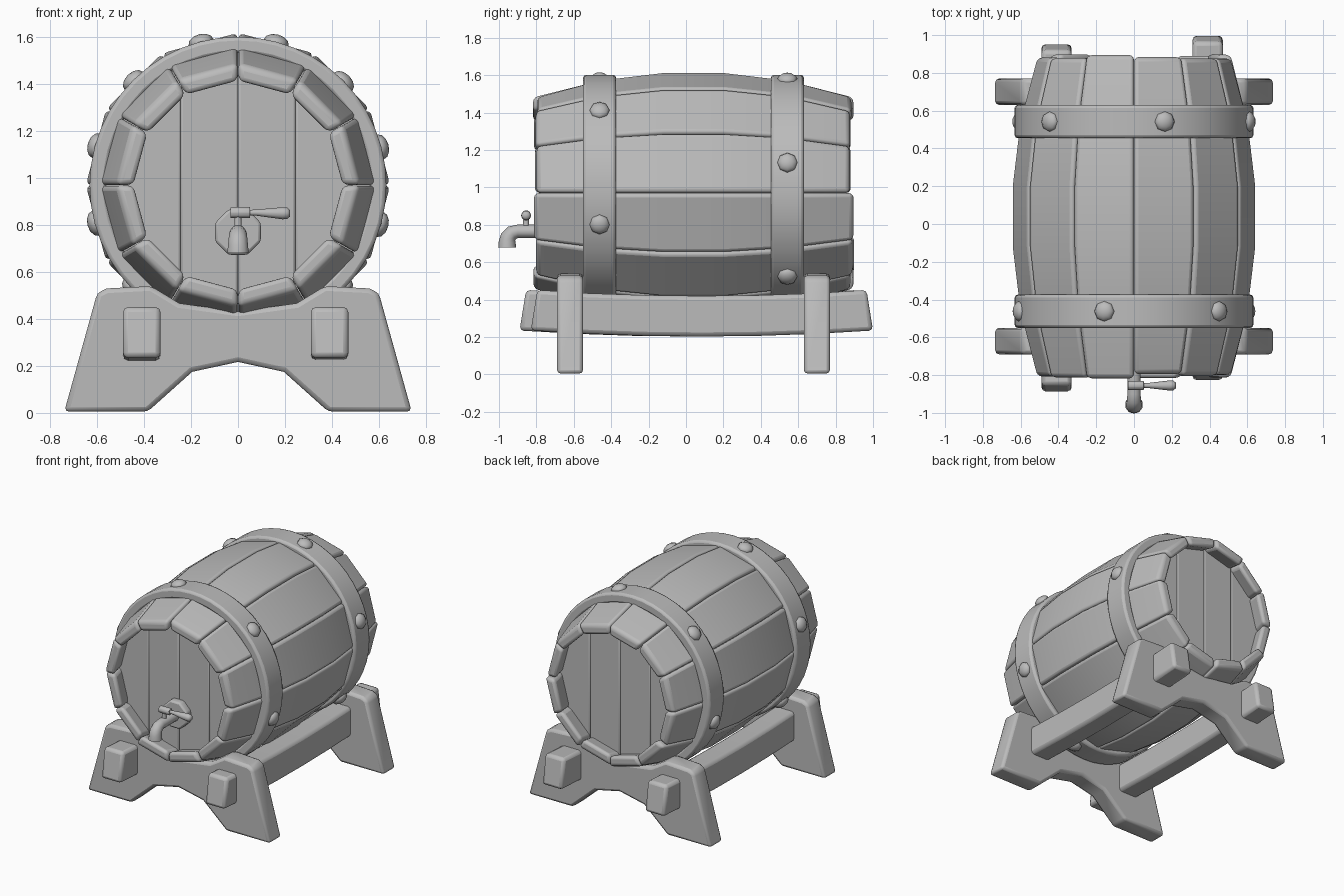
import bpy, bmesh, random
from math import sin, cos, pi, radians
from mathutils import Vector

random.seed(4)
cube = bpy.data.objects.get("Cube")
if cube:
    bpy.data.objects.remove(cube, do_unlink=True)

grey = bpy.data.materials.new("plain grey")
grey.use_nodes = True
grey.diffuse_color = (0.5, 0.5, 0.5, 1)
grey.node_tree.nodes["Principled BSDF"].inputs["Base Color"].default_value = (0.5, 0.5, 0.5, 1)

MID_Y, MID_Z = 0.04, 0.97      # barrel centre
HEADS = {"front": -1, "back": 1}
SIDES = {"left": 1, "right": -1}


def finish(name, bm, bevel=0.0, segments=2):
    """Turn a bmesh into a smooth-shaded object with softened edges."""
    bmesh.ops.recalc_face_normals(bm, faces=bm.faces[:])
    mesh = bpy.data.meshes.new(name)
    bm.to_mesh(mesh)
    bm.free()
    mesh.materials.append(grey)
    ob = bpy.data.objects.new(name, mesh)
    bpy.context.collection.objects.link(ob)
    bpy.ops.object.select_all(action='DESELECT')
    bpy.context.view_layer.objects.active = ob
    ob.select_set(True)
    if bevel:
        mod = ob.modifiers.new("soft_edges", 'BEVEL')
        mod.width = bevel
        mod.segments = segments
        mod.limit_method = 'ANGLE'
        mod.angle_limit = radians(30)
    bpy.ops.object.shade_smooth_by_angle(angle=radians(60))
    return ob


def loft(name, rings, closed=False, **kw):
    """Skin a list of point rings; cap the ends unless closed."""
    bm = bmesh.new()
    rows = [[bm.verts.new(p) for p in ring] for ring in rings]
    n = len(rows[0])
    pairs = list(zip(rows, rows[1:])) + ([(rows[-1], rows[0])] if closed else [])
    for a, b in pairs:
        for i in range(n):
            j = (i + 1) % n
            bm.faces.new((a[i], a[j], b[j], b[i]))
    if not closed:
        bm.faces.new(rows[0])
        bm.faces.new(rows[-1])
    return finish(name, bm, **kw)


def prism(name, outline, y0, y1, **kw):
    """Extrude an (x, z) outline along y."""
    return loft(name, [[(x, y, z) for x, z in outline] for y in (y0, y1)], **kw)


def tube(name, path, side, sides=10, **kw):
    """Round section swept along (centre, radius) stops; side is across the bend."""
    rings = []
    side = Vector(side)
    pts = [Vector(p) for p, r in path]
    for i, (p, r) in enumerate(path):
        d = (pts[min(i + 1, len(pts) - 1)] - pts[max(i - 1, 0)]).normalized()
        v = d.cross(side)
        rings.append([pts[i] + r * (side * cos(t) + v * sin(t))
                      for t in ((k + 0.5) * 2 * pi / sides for k in range(sides))])
    return loft(name, rings, **kw)


def polar(r, deg, y):
    t = radians(deg)
    return (r * cos(t), y, MID_Z + r * sin(t))


# Staves: twelve bowed planks of slightly uneven length
for i in range(12):
    a0, a1 = i * 30 + 0.1, i * 30 + 29.9
    front, back = (0.845 + random.uniform(-0.012, 0.015) for k in range(2))
    profile = [(-front, 0.517), (-0.5, 0.607), (-0.16, 0.648),
               (0.16, 0.648), (0.5, 0.607), (back, 0.517)]
    rings = []
    for d, r in profile:
        y = MID_Y + d
        rings.append([polar(r, a0, y), polar(r, a1, y),
                      polar(r - 0.077, a1, y), polar(r - 0.077, a0, y)])
    loft(f"stave_{i + 1}", rings, bevel=0.024, segments=3)

# Barrel heads: four upright planks set back inside the twelve-sided rim
for end, s in HEADS.items():
    for side, m in SIDES.items():
        for part, angles in (("inner", (90, 60, -60, -90)),
                             ("outer", (60, 30, 0, -30, -60))):
            outline = [(m * 0.49 * cos(radians(a)), MID_Z + 0.49 * sin(radians(a)))
                       for a in angles]
            prism(f"{end}_head_{side}_{part}_plank", outline,
                  MID_Y + s * 0.66, MID_Y + s * 0.725, bevel=0.01)

# Hoops with domed rivets
for end, s in HEADS.items():
    yc = MID_Y + s * 0.502
    rings = [[polar(r, i * 7.5, yc + w) for r, w in
              ((0.632, -0.088), (0.632, 0.088), (0.56, 0.088), (0.56, -0.088))]
             for i in range(48)]
    loft(f"{end}_hoop", rings, closed=True, bevel=0.016)
    for k in range(6):
        a = 60 * k + (15 if s > 0 else 44.5)
        bm = bmesh.new()
        bmesh.ops.create_uvsphere(bm, u_segments=8, v_segments=6, radius=0.055)
        rivet = finish(f"{end}_rivet_{k + 1}", bm)
        rivet.scale.z = 0.65
        rivet.location = polar(0.628, a, yc)
        rivet.rotation_euler = (0, radians(90 - a), 0)

# Cradle boards: half outline mirrored across the middle
half = [(0.195, 0.175), (0.385, 0.005), (0.74, 0.005), (0.6, 0.51),
        (0.56, 0.53), (0.37, 0.54), (0.25, 0.467)]
outline = [(0, 0.217)] + half + [(0, 0.432)] + [(-x, z) for x, z in reversed(half)]
for end, s in HEADS.items():
    yc = MID_Y + s * 0.66
    prism(f"{end}_cradle_board", outline, yc - 0.07, yc + 0.07, bevel=0.02)

# Cradle rails: sagging beams with sloped ends, pushed through the boards
for side, x, y0, y1 in (("left", 0.39, -0.83, 1.0), ("right", -0.41, -0.89, 0.955)):
    rings = []
    for k in range(7):
        t = k / 6
        u = 2 * t - 1
        sag = 0.032 * (1 - u * u)
        y = y0 + (y1 - y0) * t
        slope = 0.035 * ((k == 0) - (k == 6))
        rings.append([(x - 0.08, y, 0.235 - sag), (x + 0.08, y, 0.235 - sag),
                      (x + 0.08, y + slope, 0.452 - sag),
                      (x - 0.08, y + slope, 0.452 - sag)])
    loft(f"{side}_cradle_rail", rings, bevel=0.022)

# Tap: plate, bent spout, stem, cross barrel and handle
X, Z = (1, 0, 0), (0, 0, 1)
tube("tap_plate", [((0, -0.67, 0.77), 0.105), ((0, -0.735, 0.77), 0.105)],
     X, sides=8, bevel=0.012)
tube("tap_spout", [((0, -0.7, 0.765), 0.036), ((0, -0.9, 0.765), 0.036),
                   ((0, -0.93, 0.757), 0.039), ((0, -0.95, 0.735), 0.042),
                   ((0, -0.956, 0.71), 0.045), ((0, -0.956, 0.68), 0.048)], X)
tube("tap_stem", [((0, -0.855, 0.77), 0.018), ((0, -0.855, 0.85), 0.014)], X)
tube("tap_cross_barrel", [((-0.032, -0.855, 0.853), 0.025),
                          ((0.052, -0.855, 0.853), 0.025)], Z, bevel=0.004)
tube("tap_handle", [((0.05, -0.855, 0.853), 0.012), ((0.08, -0.855, 0.853), 0.014),
                    ((0.19, -0.855, 0.85), 0.027), ((0.21, -0.855, 0.85), 0.025),
                    ((0.222, -0.855, 0.85), 0.014)], Z)
